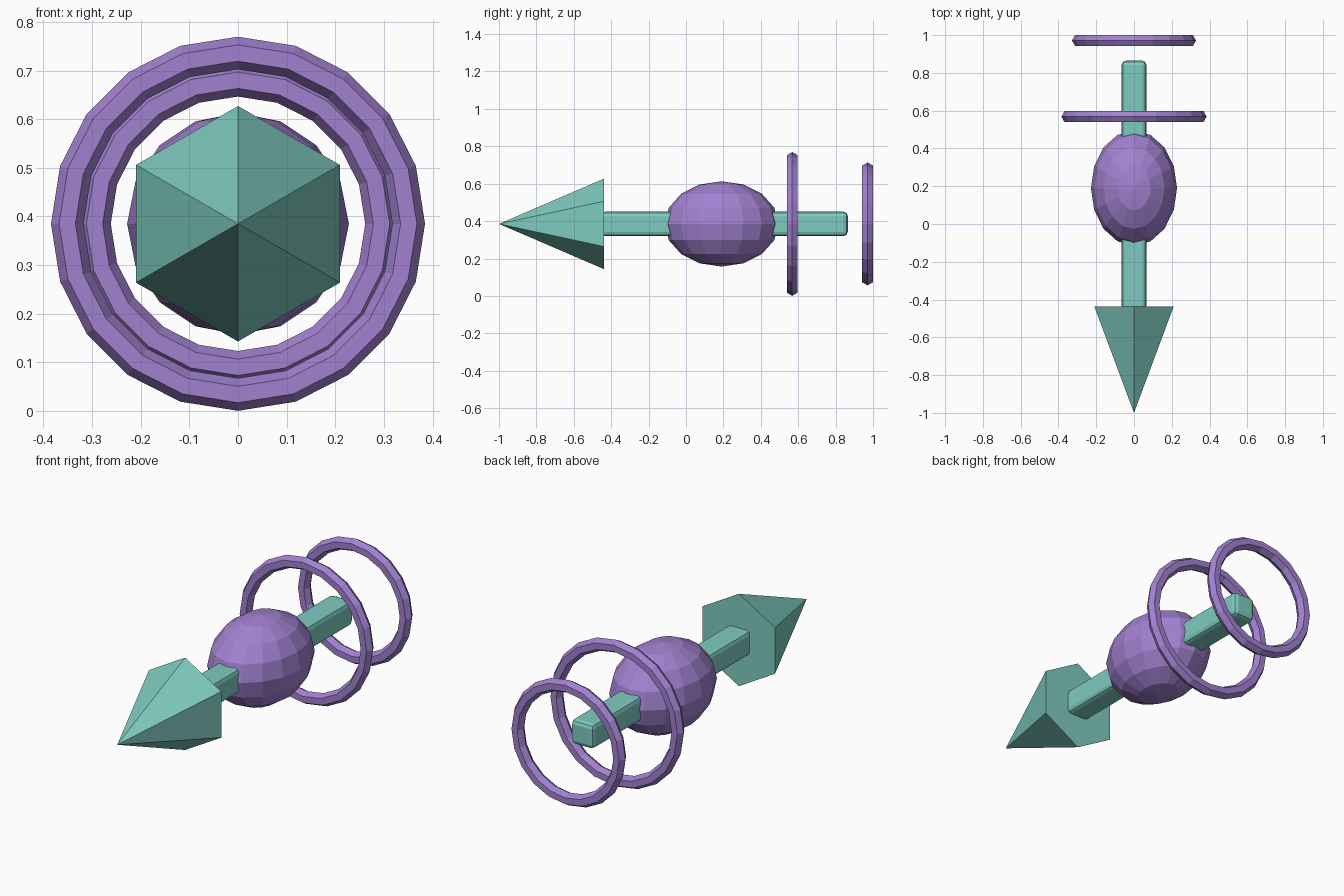
import bpy
from math import radians

if "Cube" in bpy.data.objects:
    bpy.data.objects.remove(bpy.data.objects["Cube"])

AXIS_Z = 0.385


def make_material(name, rgb):
    m = bpy.data.materials.new(name)
    m.diffuse_color = (*rgb, 1)
    m.use_nodes = True
    m.node_tree.nodes["Principled BSDF"].inputs["Base Color"].default_value = m.diffuse_color
    return m


teal = make_material("teal", (0.21, 0.60, 0.53))
purple = make_material("purple", (0.36, 0.22, 0.63))


def finish(name, mat):
    ob = bpy.context.object
    ob.name = name
    ob.data.materials.append(mat)
    return ob


def ring(name, y, major, minor):
    bpy.ops.mesh.primitive_torus_add(
        major_segments=20, minor_segments=6, major_radius=major, minor_radius=minor,
        location=(0, y, AXIS_Z), rotation=(radians(90), 0, 0))
    return finish(name, purple)


# Six-sided pointed nose facing the front
bpy.ops.mesh.primitive_cone_add(
    vertices=6, radius1=0.242, radius2=0, depth=0.562,
    location=(0, -0.719, AXIS_Z), rotation=(radians(90), 0, 0))
finish("nose_cone", teal)

# Square rod with softened edges running through the body
rod_start, rod_end = -0.455, 0.865
bpy.ops.mesh.primitive_cube_add(size=1, location=(0, (rod_start + rod_end) / 2, AXIS_Z))
rod = finish("central_rod", teal)
rod.scale = (0.13, rod_end - rod_start, 0.13)
bpy.ops.object.transform_apply(location=False, rotation=False, scale=True)
bevel = rod.modifiers.new("edge_bevel", 'BEVEL')
bevel.width = 0.022
bevel.segments = 2

# Faceted egg-shaped body, stretched along the rod
bpy.ops.mesh.primitive_uv_sphere_add(segments=16, ring_count=8, radius=1,
                                     location=(0, 0.19, AXIS_Z))
body = finish("body", purple)
body.scale = (0.228, 0.305, 0.228)

# Rear rings
ring("large_ring", 0.568, 0.351, 0.0335)
ring("small_ring", 0.971, 0.295, 0.0335)
